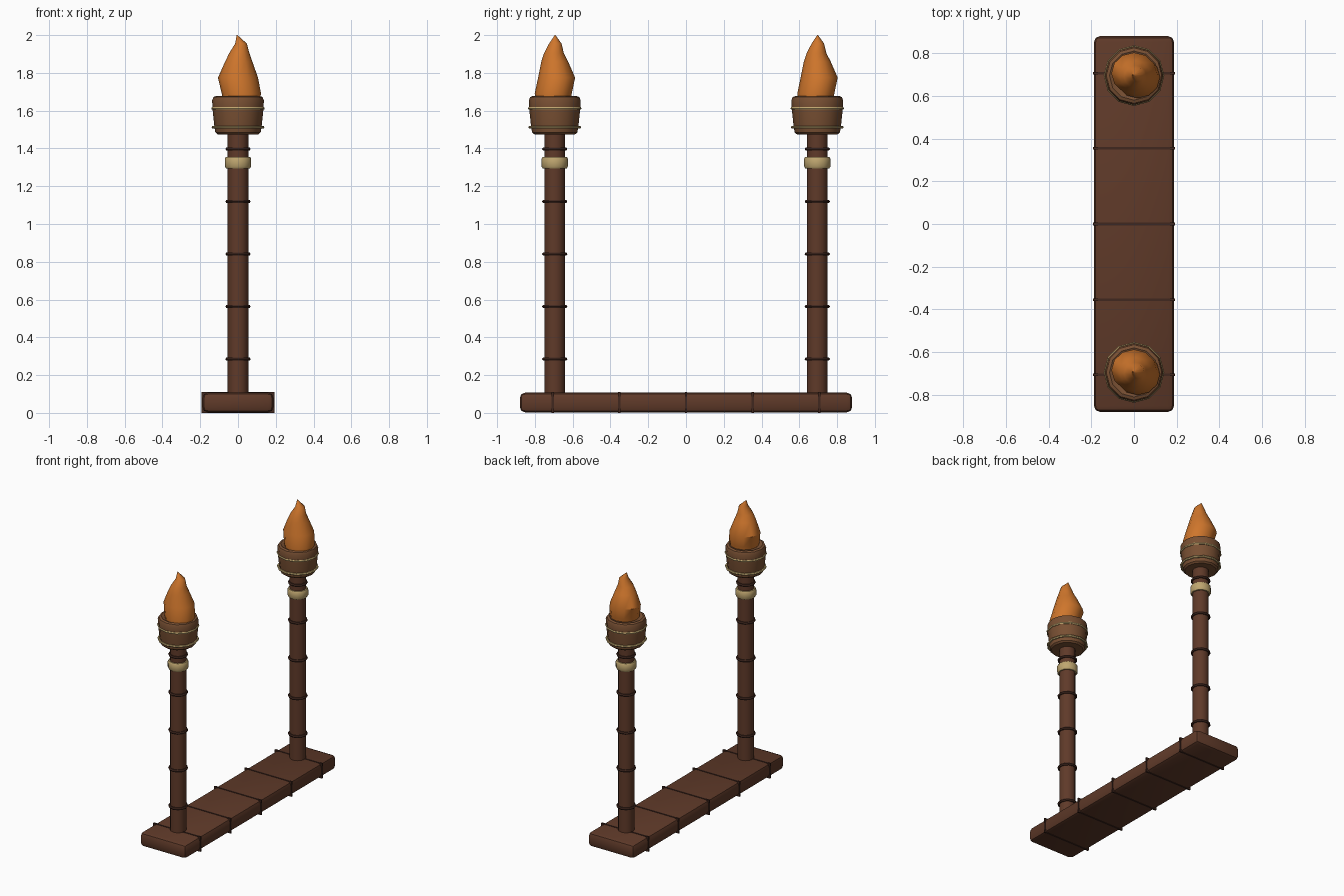
import bpy, bmesh
from math import cos, sin, pi, radians

if "Cube" in bpy.data.objects:
    bpy.data.objects.remove(bpy.data.objects["Cube"])


def material(name, rgb):
    m = bpy.data.materials.new(name)
    m.diffuse_color = (*rgb, 1)
    m.use_nodes = True
    m.node_tree.nodes["Principled BSDF"].inputs["Base Color"].default_value = m.diffuse_color
    return m


WOOD = material("dark_wood", (0.115, 0.042, 0.022))
SEAM = material("seam_wood", (0.05, 0.02, 0.013))
CUP = material("cup_wood", (0.19, 0.08, 0.033))
ROPE = material("tan_binding", (0.52, 0.38, 0.16))
FIRE = material("flame_orange", (0.62, 0.18, 0.025))


def finish(name, bm, mat, angle=40):
    bmesh.ops.recalc_face_normals(bm, faces=bm.faces)
    me = bpy.data.meshes.new(name)
    bm.to_mesh(me)
    bm.free()
    ob = bpy.data.objects.new(name, me)
    bpy.context.collection.objects.link(ob)
    me.materials.append(mat)
    bpy.ops.object.select_all(action='DESELECT')
    ob.select_set(True)
    bpy.context.view_layer.objects.active = ob
    bpy.ops.object.shade_smooth_by_angle(angle=radians(angle))
    return ob


def box(name, size, loc, mat, bevel=0):
    bm = bmesh.new()
    bmesh.ops.create_cube(bm, size=1)
    for v in bm.verts:
        v.co = [v.co[i] * size[i] + loc[i] for i in range(3)]
    if bevel:
        bmesh.ops.bevel(bm, geom=bm.edges[:], offset=bevel, segments=2,
                        profile=0.5, affect='EDGES')
    return finish(name, bm, mat)


def loft(name, rings, y0, mat, n=12, closed=False):
    """Skin elliptical rings given as (z, cx, cy, rx, ry)."""
    bm = bmesh.new()
    loops = [[bm.verts.new((cx + rx * cos(2 * pi * k / n),
                            y0 + cy + ry * sin(2 * pi * k / n), z))
              for k in range(n)] for z, cx, cy, rx, ry in rings]
    pairs = list(zip(loops, loops[1:]))
    if closed:
        pairs.append((loops[-1], loops[0]))
    else:
        bm.faces.new(loops[0])
        bm.faces.new(loops[-1])
    for a, b in pairs:
        for k in range(n):
            j = (k + 1) % n
            bm.faces.new((a[k], a[j], b[j], b[k]))
    return finish(name, bm, mat)


def lathe(name, profile, y0, mat, n=12, closed=False):
    return loft(name, [(z, 0, 0, r, r) for r, z in profile], y0, mat, n, closed)


def ring(name, radius, z, thick, y0, mat):
    prof = [(radius + thick * cos(2 * pi * k / 6), z + thick * sin(2 * pi * k / 6))
            for k in range(6)]
    return lathe(name, prof, y0, mat, closed=True)


# Base plank with wrapped seam bands
box("base_plank", (0.375, 1.76, 0.104), (0, 0, 0.055), WOOD, 0.028)
for i, y in enumerate((-0.706, -0.354, 0, 0.354, 0.706)):
    box(f"base_seam_{i}", (0.384, 0.012, 0.11), (0, y, 0.055), SEAM)

FLAME = [(1.66, 0.018, -0.008, 0.098, 0.094), (1.69, 0.018, -0.008, 0.104, 0.098),
         (1.775, 0.0, 0.01, 0.106, 0.098), (1.86, 0.004, 0.0, 0.072, 0.071),
         (1.905, 0.007, -0.004, 0.053, 0.052), (1.955, 0.016, 0.003, 0.031, 0.033),
         (2.0, -0.005, 0.002, 0.002, 0.002)]

for side, y in (("front", -0.695), ("back", 0.695)):
    # Bamboo pole and its joints
    lathe(f"{side}_pole", [(0.055, 0.09), (0.055, 1.49)], y, WOOD)
    for i in range(5):
        ring(f"{side}_pole_joint_{i}", 0.057, 0.285 + 0.278 * i, 0.01, y, SEAM)
    # Tan collar
    lathe(f"{side}_collar", [(0.05, 1.295), (0.064, 1.295), (0.07, 1.305),
                             (0.07, 1.345), (0.064, 1.355), (0.05, 1.355)],
          y, ROPE, closed=True)
    # Fire cup with two bindings
    lathe(f"{side}_cup", [(0.108, 1.475), (0.12, 1.485), (0.125, 1.515),
                          (0.135, 1.61), (0.137, 1.655), (0.13, 1.672),
                          (0.115, 1.678), (0.1, 1.67)], y, CUP)
    ring(f"{side}_cup_binding_low", 0.132, 1.513, 0.008, y, ROPE)
    ring(f"{side}_cup_binding_high", 0.134, 1.612, 0.008, y, ROPE)
    # Leaning flame
    loft(f"{side}_flame", FLAME, y, FIRE)
